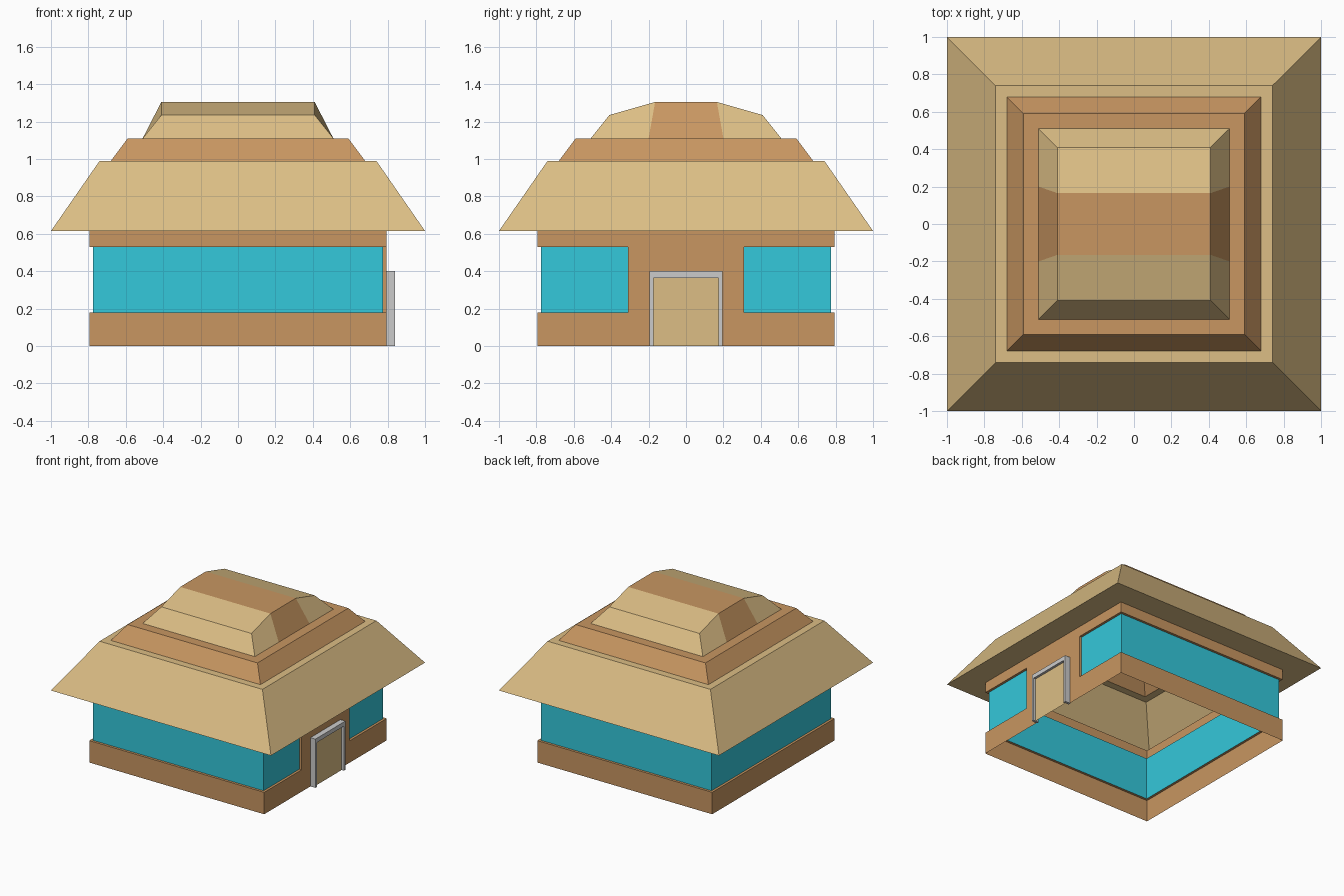
import bpy, bmesh

if "Cube" in bpy.data.objects:
    bpy.data.objects.remove(bpy.data.objects["Cube"])


def material(name, rgb):
    m = bpy.data.materials.new(name)
    m.diffuse_color = (*rgb, 1)
    m.use_nodes = True
    m.node_tree.nodes["Principled BSDF"].inputs["Base Color"].default_value = m.diffuse_color
    return m


TAN = material("tan", (0.716, 0.515, 0.235))
BROWN = material("brown", (0.578, 0.305, 0.12))
BLUE = material("blue", (0.034, 0.578, 0.708))


def build(name, quads, mat=None, solid=False):
    """Make one flat-shaded object from quads given as corner points."""
    bm = bmesh.new()
    for q in quads:
        bm.faces.new([bm.verts.new(p) for p in q])
    bmesh.ops.remove_doubles(bm, verts=bm.verts, dist=0.0005)
    if solid:
        bmesh.ops.recalc_face_normals(bm, faces=bm.faces)
    me = bpy.data.meshes.new(name)
    bm.to_mesh(me)
    bm.free()
    ob = bpy.data.objects.new(name, me)
    bpy.context.collection.objects.link(ob)
    if mat:
        me.materials.append(mat)


def strip(a, b):
    return [(a[i], a[i + 1], b[i + 1], b[i]) for i in range(len(a) - 1)]


def square(h, z, gap=0.0):
    """Square path around the house, with an optional gap on the door side."""
    pts = [(h, gap), (h, h), (-h, h), (-h, -h), (h, -h), (h, -gap)]
    return [(x, y, z) for x, y in pts]


def loft(profile):
    rings = [square(h, z) for h, z in profile]
    return [q for a, b in zip(rings, rings[1:]) for q in strip(a, b)]


def panel(x, y0, y1, z0, z1):
    return (x, y0, z0), (x, y1, z0), (x, y1, z1), (x, y0, z1)


W, G = 0.795, 0.775               # wall and window half widths
Z0, Z1, EAVE = 0.18, 0.53, 0.615  # window sill, window head, eave
DW, DH, PW = 0.195, 0.40, 0.31    # door half width, door height, bay half width

# walls: lower band with sill, upper band with head
build("lower_wall", strip(square(W, 0, DW), square(W, Z0, DW))
      + strip(square(W, Z0, PW), square(G, Z0, PW)), BROWN)
build("upper_wall", strip(square(G, Z1, PW), square(W, Z1, PW))
      + strip(square(W, Z1), square(W, EAVE)), BROWN)
build("windows", strip(square(G, Z0, PW), square(G, Z1, PW)), BLUE)

# wall bay around the doorway
build("door_bay", [
    panel(W, -PW, -DW, Z0, Z1), panel(W, DW, PW, Z0, Z1),
    panel(W, -DW, DW, DH, Z1),
    ((G, -PW, Z0), (W, -PW, Z0), (W, -PW, Z1), (G, -PW, Z1)),
    ((W, PW, Z0), (G, PW, Z0), (G, PW, Z1), (W, PW, Z1))], BROWN)

# door frame: rectangular section swept around the opening
outer = [(-DW, 0), (-DW, DH), (DW, DH), (DW, 0)]
inner = [(-0.175, 0), (-0.175, 0.365), (0.175, 0.365), (0.175, 0)]
rings = [[(0.79, *o), (0.84, *o), (0.84, *i), (0.79, *i), (0.79, *o)]
         for o, i in zip(outer, inner)]
frame = [q for a, b in zip(rings, rings[1:]) for q in strip(a, b)]
build("door_frame", frame + [rings[0][:4], rings[-1][:4]], solid=True)
build("door", [panel(0.82, -0.175, 0.175, 0, 0.365)], TAN)

# stepped roof
build("lower_roof", loft([(W, EAVE), (1.0, EAVE), (0.74, 0.99), (0.68, 0.99)]), TAN)
build("middle_roof", loft([(0.68, 0.99), (0.59, 1.11), (0.51, 1.11)]), BROWN)

# faceted cap with a brown band over the middle
B, T, ZB = 0.51, 0.41, 1.11
prof = [(B, -B, ZB), (T, -T, 1.235), (T, -0.165, 1.305),
        (T, 0.165, 1.305), (T, T, 1.235), (B, B, ZB)]
flip = lambda pts: [(-x, y, z) for x, y, z in pts]
slopes = strip(prof, flip(prof))
base = [(B, y, ZB) for y in (-B, -0.2, 0.2, B)]
ends = strip(base, prof[1:5])
ends_left = [flip(q)[::-1] for q in ends]
build("cap_band", [slopes[2], ends[1], ends_left[1]], BROWN)
build("cap_slopes", slopes[:2] + slopes[3:] + ends[::2] + ends_left[::2], TAN)
